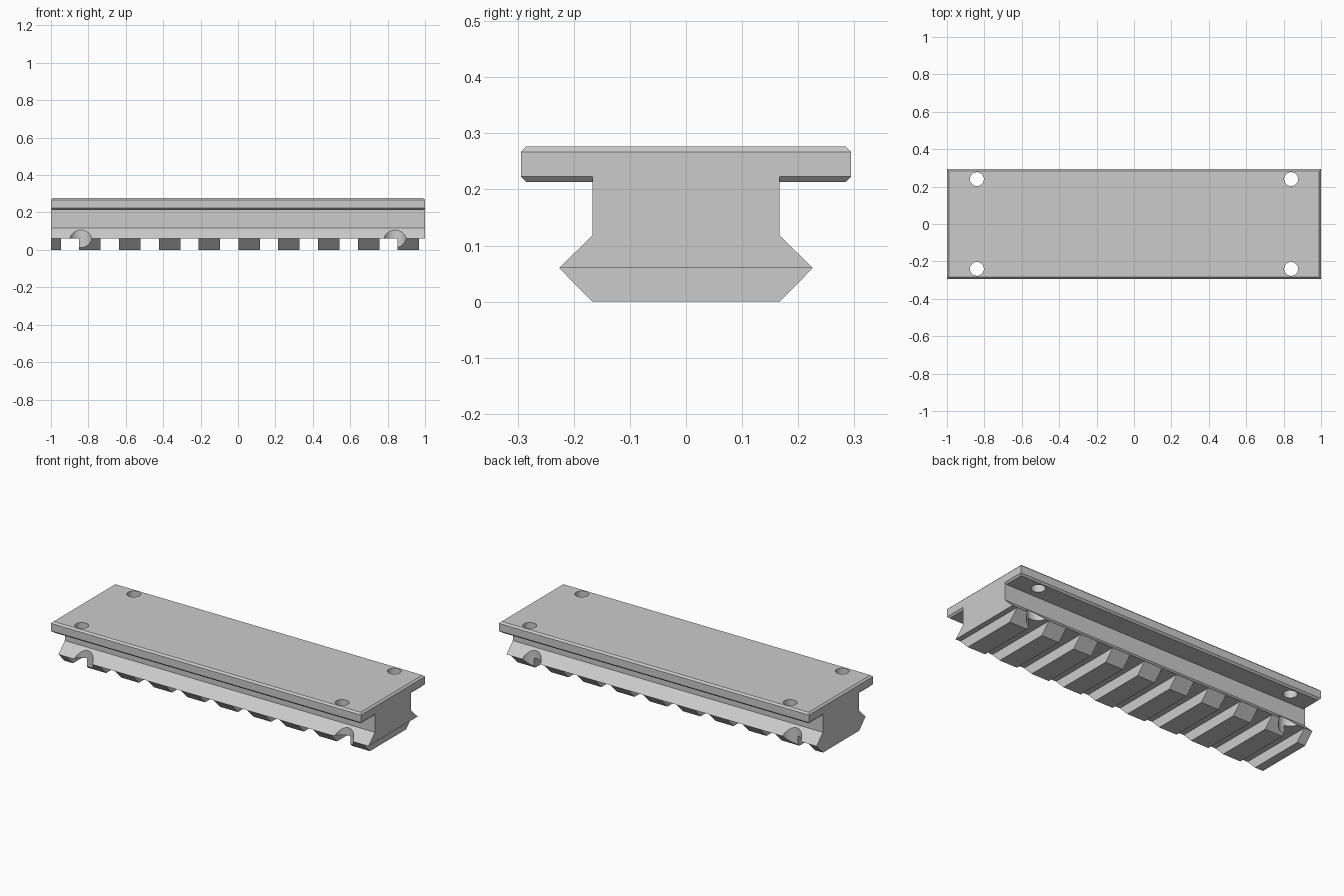
import bpy, bmesh
from mathutils import Matrix

cube = bpy.data.objects.get("Cube")
if cube:
    bpy.data.objects.remove(cube, do_unlink=True)

grey = bpy.data.materials.new("plain grey")
grey.use_nodes = True
colour = (0.6, 0.6, 0.6, 1)
grey.diffuse_color = colour
grey.node_tree.nodes["Principled BSDF"].inputs["Base Color"].default_value = colour


def make_object(name, bm):
    bmesh.ops.recalc_face_normals(bm, faces=bm.faces)
    mesh = bpy.data.meshes.new(name)
    bm.to_mesh(mesh)
    bm.free()
    mesh.materials.append(grey)
    obj = bpy.data.objects.new(name, mesh)
    bpy.context.collection.objects.link(obj)
    return obj


def add_box(bm, x0, x1, y0, y1, z0, z1):
    centre = Matrix.Translation(((x0 + x1) / 2, (y0 + y1) / 2, (z0 + z1) / 2))
    size = Matrix.Diagonal((x1 - x0, y1 - y0, z1 - z0, 1))
    bmesh.ops.create_cube(bm, size=1, matrix=centre @ size)


def add_cylinder(bm, x, y, radius, z0, z1):
    bmesh.ops.create_cone(bm, cap_ends=True, segments=48, radius1=radius, radius2=radius,
                          depth=z1 - z0, matrix=Matrix.Translation((x, y, (z0 + z1) / 2)))


def boolean(obj, other, operation):
    mod = obj.modifiers.new(operation.lower(), "BOOLEAN")
    mod.operation, mod.solver, mod.object = operation, "EXACT", other
    other.hide_render = True
    other.hide_set(True)
    bpy.context.view_layer.objects.active = obj
    bpy.ops.object.modifier_apply(modifier=mod.name)
    bpy.data.objects.remove(other, do_unlink=True)


# Rail: dovetail profile run along x
half = [(0.167, 0), (0.226, 0.06), (0.167, 0.118), (0.167, 0.267)]
outline = half + [(-y, z) for y, z in reversed(half)]
bm = bmesh.new()
end = bm.faces.new([bm.verts.new((-1, y, z)) for y, z in outline])
run = bmesh.ops.extrude_face_region(bm, geom=[end])
bmesh.ops.translate(bm, vec=(2, 0, 0),
                    verts=[v for v in run["geom"] if isinstance(v, bmesh.types.BMVert)])
rail = make_object("mounting_rail", bm)

# Cross slots, the last one open at the end
bm = bmesh.new()
for i in range(10):
    x = -0.947 + 0.2128 * i
    add_box(bm, x, x + 0.098, -0.4, 0.4, -0.1, 0.06)
boolean(rail, make_object("slot_cutter", bm), "DIFFERENCE")

corners = [(x, y) for x in (-0.84, 0.84) for y in (-0.24, 0.24)]

# Screw access scoops in the dovetail edges
bm = bmesh.new()
for x, y in corners:
    add_cylinder(bm, x, y, 0.061, -0.1, 0.2)
boolean(rail, make_object("scoop_cutter", bm), "DIFFERENCE")

# Base plate with chamfered top and bottom rims
bm = bmesh.new()
add_box(bm, -1, 1, -0.294, 0.294, 0.213, 0.277)
rims = [e for e in bm.edges if abs(e.verts[0].co.z - e.verts[1].co.z) < 0.001]
bmesh.ops.bevel(bm, geom=rims, offset=0.01, segments=1, affect="EDGES")
plate = make_object("base_plate", bm)
boolean(plate, rail, "UNION")

# Screw holes through the plate
bm = bmesh.new()
for x, y in corners:
    add_cylinder(bm, x, y, 0.037, 0.15, 0.4)
boolean(plate, make_object("hole_cutter", bm), "DIFFERENCE")

# Smooth only the round walls
plate.name = "rail_with_base_plate"
bpy.ops.object.select_all(action="DESELECT")
plate.select_set(True)
bpy.context.view_layer.objects.active = plate
bpy.ops.object.shade_smooth_by_angle(angle=0.4)
